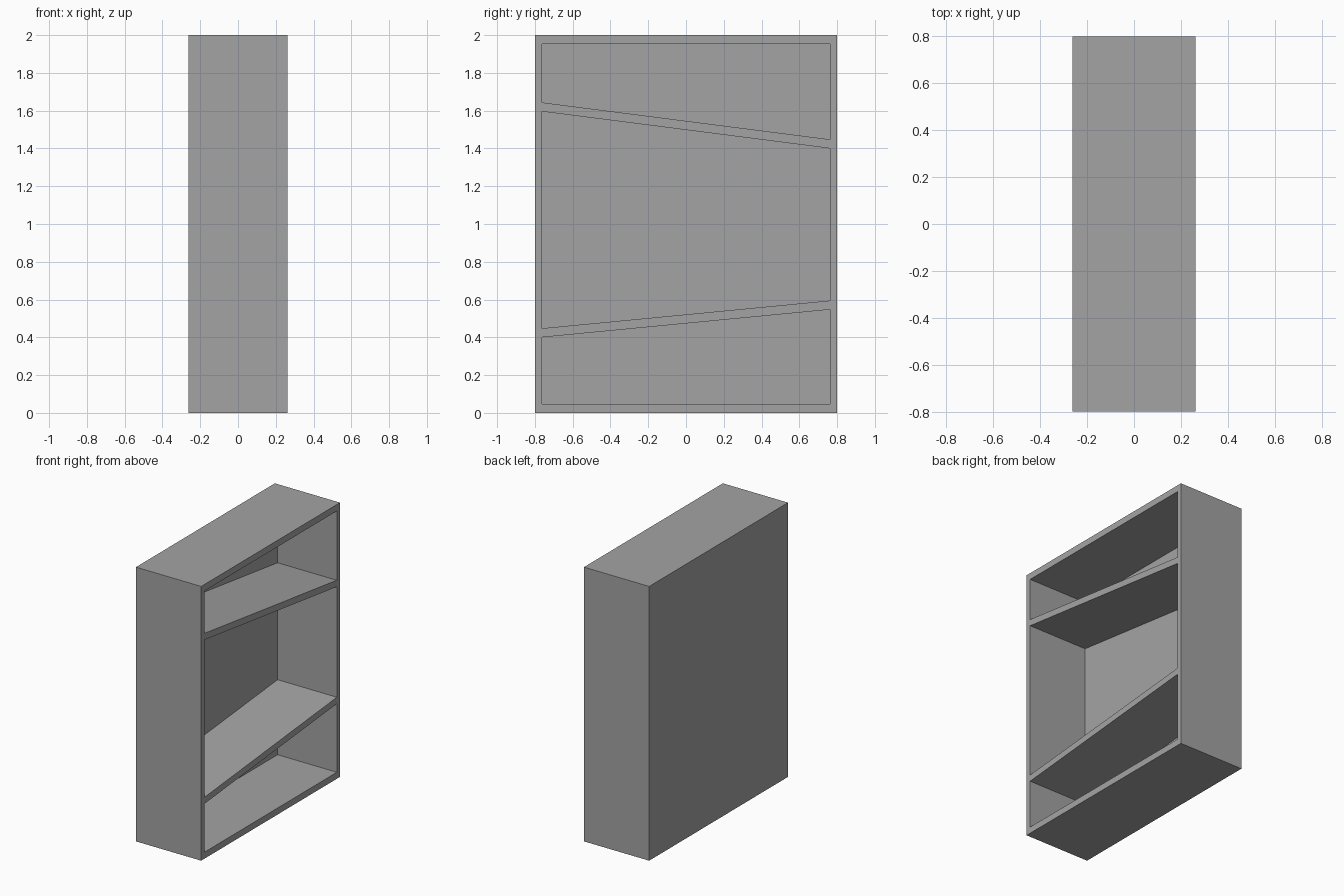
import bpy
import bmesh

cube = bpy.data.objects.get("Cube")
if cube:
    bpy.data.objects.remove(cube, do_unlink=True)

# Overall half sizes and board thicknesses
HALF_DEPTH, HALF_WIDTH, HEIGHT = 0.263, 0.8, 2.0
BOARD, SIDE = 0.0476, 0.0365

grey = bpy.data.materials.new("plain grey")
grey.use_nodes = True
colour = (0.37, 0.37, 0.37, 1)
grey.diffuse_color = colour
grey.node_tree.nodes["Principled BSDF"].inputs["Base Color"].default_value = colour


def prism(name, outline, x_back, x_front):
    """Extrude a (y, z) outline along x."""
    bm = bmesh.new()
    base = bm.faces.new([bm.verts.new((x_back, y, z)) for y, z in outline])
    new = bmesh.ops.extrude_face_region(bm, geom=[base])["geom"]
    moved = [v for v in new if isinstance(v, bmesh.types.BMVert)]
    bmesh.ops.translate(bm, verts=moved, vec=(x_front - x_back, 0, 0))
    bmesh.ops.recalc_face_normals(bm, faces=bm.faces)
    mesh = bpy.data.meshes.new(name)
    bm.to_mesh(mesh)
    bm.free()
    mesh.materials.append(grey)
    obj = bpy.data.objects.new(name, mesh)
    bpy.context.collection.objects.link(obj)
    return obj


def section(half, low, high):
    """Outline between two sloping lines, each given by its two end heights."""
    return [(-half, low[0]), (half, low[1]), (half, high[1]), (-half, high[0])]


# Solid case
case = prism("shelf_case", section(HALF_WIDTH, (0, 0), (HEIGHT, HEIGHT)),
             -HALF_DEPTH, HALF_DEPTH)

# Undersides of the floor, two tilted shelves and top, at the -y and +y ends
boards = [(0, 0), (0.4, 0.547), (1.596, 1.4), (HEIGHT - BOARD, HEIGHT - BOARD)]

# Hollow out a compartment between each pair of boards, open towards +x
for lower, upper in zip(boards, boards[1:]):
    floor = [z + BOARD for z in lower]
    cutter = prism("compartment_cutter", section(HALF_WIDTH - SIDE, floor, upper),
                   BOARD - HALF_DEPTH, HALF_DEPTH + 0.1)
    cutter.hide_render = True
    cut = case.modifiers.new("compartment", "BOOLEAN")
    cut.operation = "DIFFERENCE"
    cut.solver = "EXACT"
    cut.object = cutter
    bpy.context.view_layer.objects.active = case
    bpy.ops.object.modifier_apply(modifier=cut.name)
    bpy.data.objects.remove(cutter, do_unlink=True)
